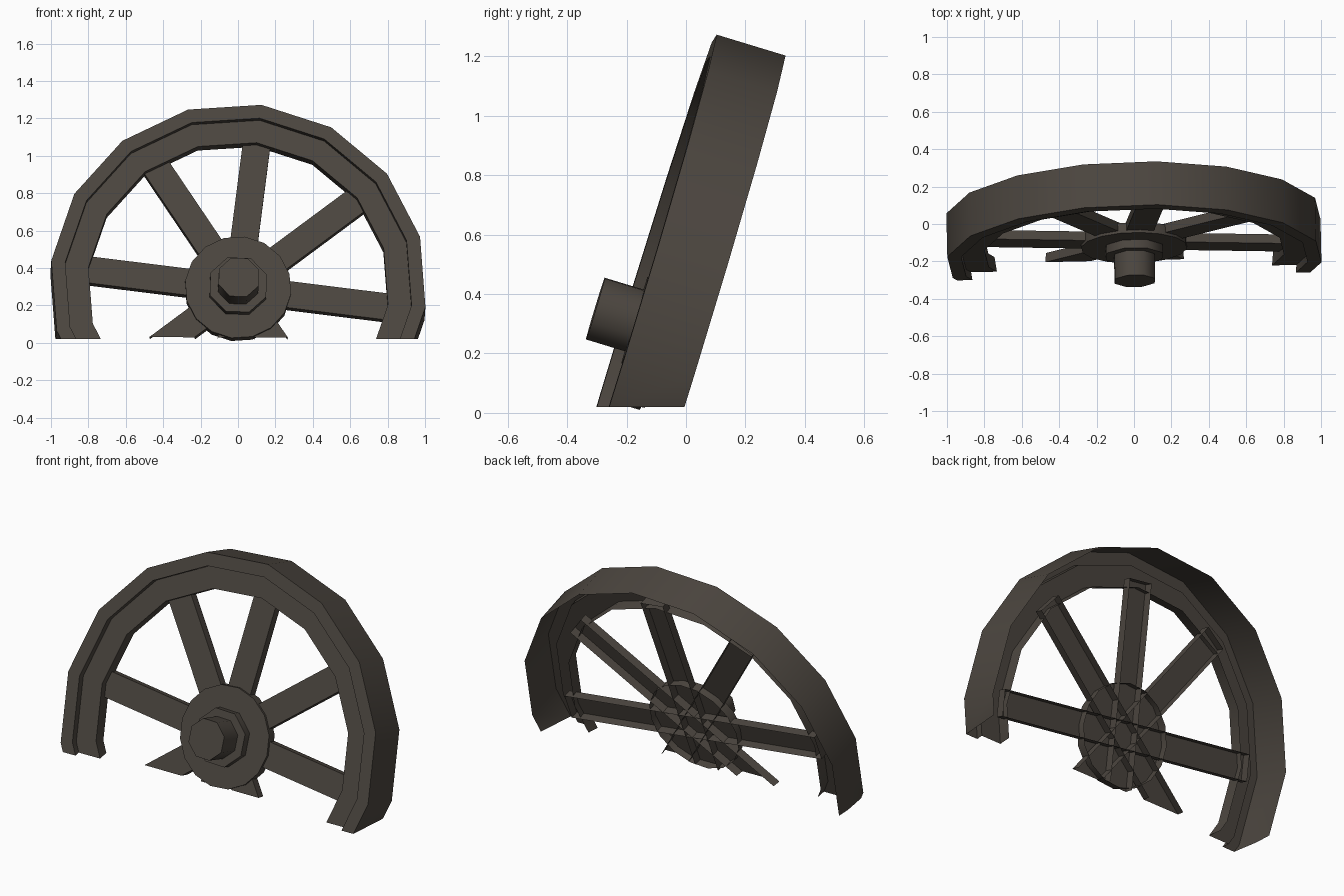
import bpy, bmesh, math
from mathutils import Matrix, Vector

if "Cube" in bpy.data.objects:
    bpy.data.objects.remove(bpy.data.objects["Cube"])

# Leaning, half buried spoked wheel
TILT, YAW, TWIST = math.radians(-16.9), math.radians(1.3), math.radians(7.4)
FRAME = (Matrix.Translation((0.002, -0.190, 0.316))
         @ Matrix.Rotation(YAW, 4, 'Z') @ Matrix.Rotation(TILT, 4, 'X'))

mat = bpy.data.materials.new("dark weathered wood")
mat.diffuse_color = (0.072, 0.061, 0.050, 1)
mat.use_nodes = True
mat.node_tree.nodes["Principled BSDF"].inputs["Base Color"].default_value = mat.diffuse_color


def finish(name, bm, cut=None):
    """Place wheel-space mesh in the world and trim it at the ground."""
    bm.transform(FRAME)
    if cut:
        co, no = cut
        bmesh.ops.bisect_plane(bm, geom=bm.verts[:] + bm.edges[:] + bm.faces[:],
                               plane_co=co, plane_no=no, clear_inner=True)
    # smooth round the turned sides, sharp at the corners
    bm.normal_update()
    for f in bm.faces:
        f.smooth = True
    for e in bm.edges:
        e.smooth = e.calc_face_angle(3.0) < math.radians(50)
    me = bpy.data.meshes.new(name)
    bm.to_mesh(me)
    bm.free()
    me.materials.append(mat)
    ob = bpy.data.objects.new(name, me)
    bpy.context.collection.objects.link(ob)
    return ob


def turned(name, profile, sides, start, cap=False, cut=None):
    """Revolve (radius, forward offset) points round the axle, back to front."""
    bm = bmesh.new()
    rings = []
    for r, d in profile:
        ring = []
        for k in range(sides):
            a = start + k * math.tau / sides
            ring.append(bm.verts.new((r * math.sin(a), -d, r * math.cos(a))))
        rings.append(ring)
    for p, q in zip(rings, rings[1:]):
        for k in range(sides):
            n = (k + 1) % sides
            bm.faces.new((p[k], q[k], q[n], p[n]))
    if cap:
        bm.faces.new(list(reversed(rings[-1])))
    return finish(name, bm, cut)


GROUND = (Vector((0, 0, 0.02)), Vector((0, 0, 1)))
SPOKE_CUT = (Vector((0, -0.2, 0.03)), Vector((0, 0.03, 0.14)).normalized())

# Rim: deep outer band, front face, small step, inner ring and its inner lip
turned("wheel_rim", [(1.008, -0.242), (1.008, 0), (0.933, 0), (0.933, -0.04),
                     (0.807, -0.04), (0.807, -0.115)], 16, TWIST, cut=GROUND)

# Hub: plate, collar and axle end
turned("hub_plate", [(0.285, -0.122), (0.285, -0.065)], 16, TWIST, cap=True)
turned("hub_collar", [(0.163, -0.065), (0.163, -0.018)], 8, TWIST + 0.3, cap=True)
turned("axle_end", [(0.116, -0.018), (0.116, 0.12)], 8, TWIST + 0.3, cap=True)

# Spokes: four shallow bars, open at the back, crossing at the hub
for i, skew in enumerate((0, 0, 0, 5)):
    bm = bmesh.new()
    bmesh.ops.create_cube(bm, size=1)
    bm.normal_update()
    back = [f for f in bm.faces if f.normal.y > 0.5]
    bmesh.ops.delete(bm, geom=back, context='FACES_ONLY')
    bm.transform(Matrix.Rotation(TWIST + i * math.pi / 4 + math.radians(skew), 4, 'Y')
                 @ Matrix.Translation((0, 0.105, 0))
                 @ Matrix.Diagonal((0.148, 0.05, 1.68, 1)))
    finish("spoke_bar_%d" % (i + 1), bm, SPOKE_CUT)
